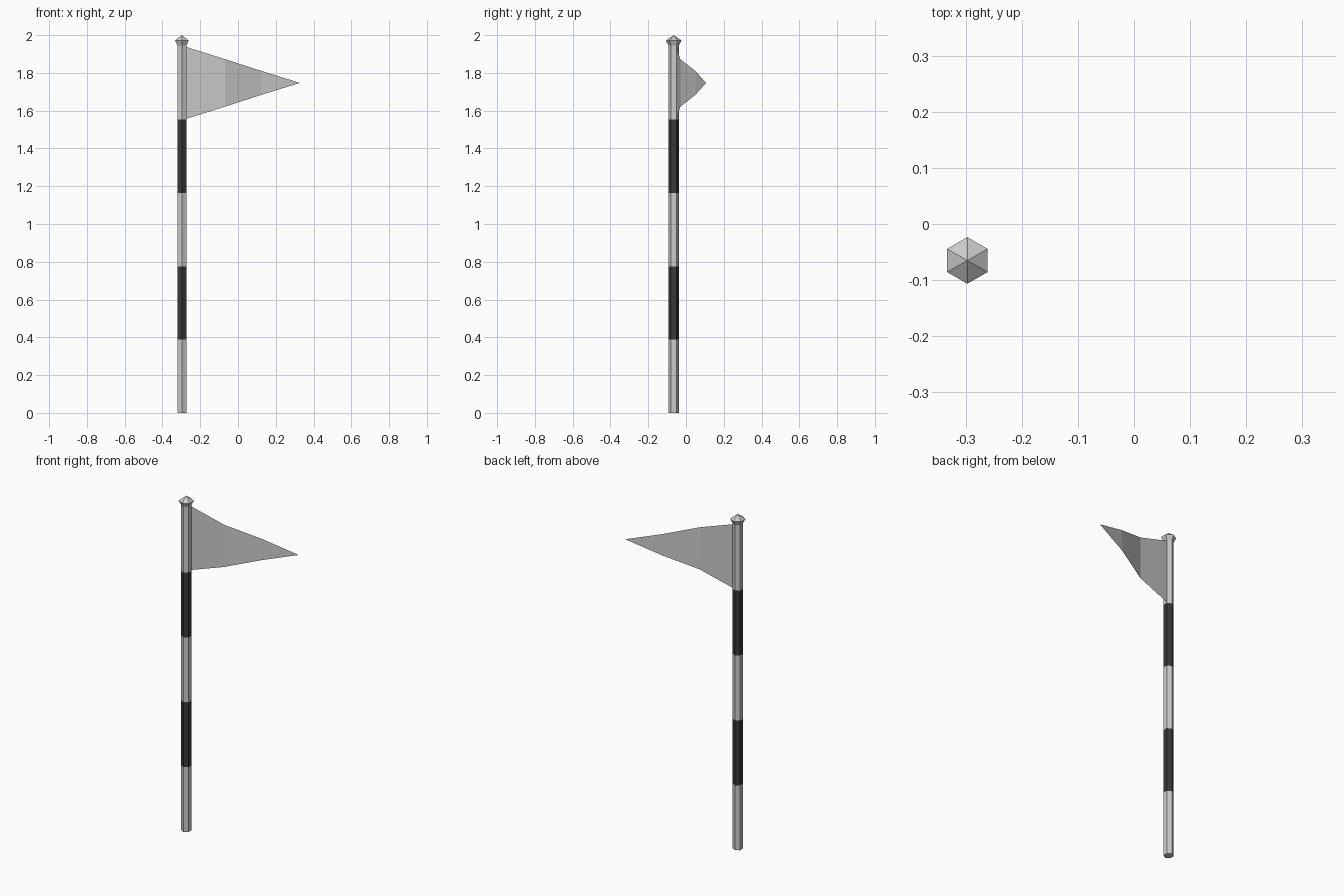
import bpy, bmesh, math

if "Cube" in bpy.data.objects:
    bpy.data.objects.remove(bpy.data.objects["Cube"])

CX, CY = -0.297, -0.065     # pole axis
R, TOP = 0.028, 1.945       # pole radius and height
BANDS = 5


def material(name, color):
    m = bpy.data.materials.new(name)
    m.diffuse_color = color
    m.use_nodes = True
    m.node_tree.nodes["Principled BSDF"].inputs["Base Color"].default_value = m.diffuse_color
    return m


def finish(name, bm, mats=()):
    mesh = bpy.data.meshes.new(name)
    bm.to_mesh(mesh)
    bm.free()
    for m in mats:
        mesh.materials.append(m)
    ob = bpy.data.objects.new(name, mesh)
    bpy.context.collection.objects.link(ob)
    return ob


def hex_stack(bm, profile):
    """Skin six-sided rings given as (radius, z); returns rings and faces per level."""
    rings = [[bm.verts.new((CX + r * math.cos(math.radians(30 + 60 * i)),
                            CY + r * math.sin(math.radians(30 + 60 * i)), z))
              for i in range(6)] for r, z in profile]
    levels = [[bm.faces.new((a[i], a[(i + 1) % 6], b[(i + 1) % 6], b[i]))
               for i in range(6)] for a, b in zip(rings, rings[1:])]
    return rings, levels


light = material("light_paint", (0.8, 0.8, 0.8, 1))
dark = material("dark_paint", (0.04, 0.04, 0.04, 1))

# Striped hexagonal pole, bands alternating light and dark
bm = bmesh.new()
rings, levels = hex_stack(bm, [(R, TOP * 0.9975 * i / BANDS) for i in range(BANDS)] + [(R, TOP)])
bm.faces.new(rings[0][::-1])
for i, level in enumerate(levels):
    for f in level:
        f.material_index = i % 2
finish("pole", bm, (light, dark))

# Pointed finial flaring out from the pole top
bm = bmesh.new()
rings, _ = hex_stack(bm, [(R, TOP), (0.0415, 1.971)])
tip = bm.verts.new((CX, CY, 2.0))
for i in range(6):
    bm.faces.new((rings[1][i], rings[1][(i + 1) % 6], tip))
finish("finial", bm)

# Waving pennant: sheet of (x, y, half height) columns ending in a point
MID = 1.747
bm = bmesh.new()
cols = []
for x, y, h in ((-0.273, -0.051, 0.19), (-0.07, -0.03, 0.126), (0.125, 0.05, 0.063)):
    cols.append((bm.verts.new((x, y, MID - h)), bm.verts.new((x, y, MID + h))))
tip = bm.verts.new((0.328, 0.106, MID))
for a, b in zip(cols, cols[1:]):
    bm.faces.new((a[0], b[0], b[1], a[1]))
bm.faces.new((cols[-1][0], tip, cols[-1][1]))
finish("pennant", bm)
